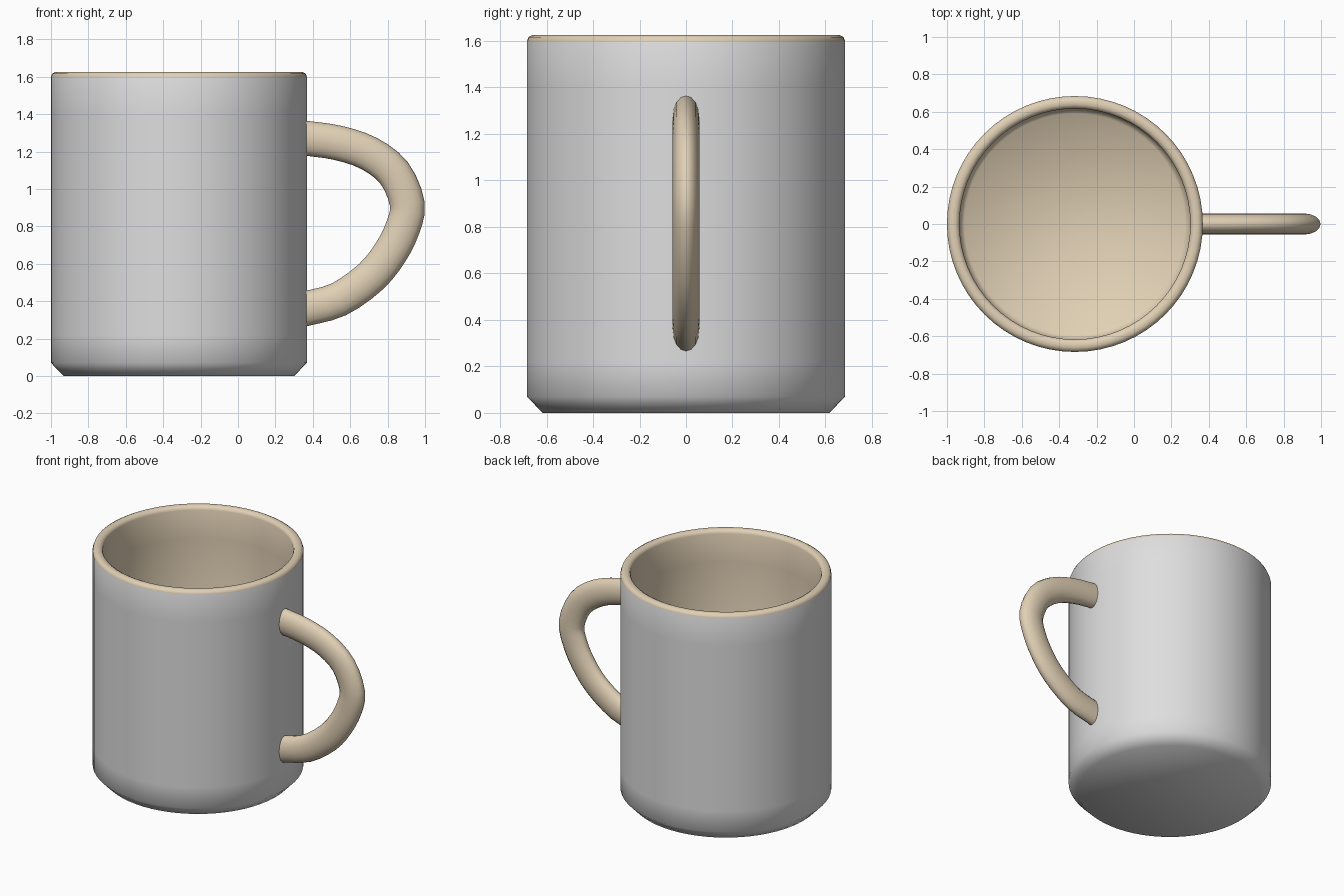
import bpy, bmesh, math
from mathutils import Vector

cube = bpy.data.objects.get("Cube")
if cube:
    bpy.data.objects.remove(cube, do_unlink=True)

CENTRE_X = -0.316
SEGMENTS = 64


def material(name, rgb):
    mat = bpy.data.materials.new(name)
    mat.use_nodes = True
    mat.diffuse_color = (*rgb, 1)
    mat.node_tree.nodes["Principled BSDF"].inputs["Base Color"].default_value = (*rgb, 1)
    return mat


grey = material("light grey glaze", (0.73, 0.73, 0.73))
tan = material("tan glaze", (0.75, 0.63, 0.46))


def skin(name, rings, materials, slots=None):
    """Join closed rings of points with quads and cap both ends."""
    bm = bmesh.new()
    loops = [[bm.verts.new(p) for p in ring] for ring in rings]
    n = len(rings[0])
    for k, (a, b) in enumerate(zip(loops, loops[1:])):
        for i in range(n):
            j = (i + 1) % n
            face = bm.faces.new((a[i], a[j], b[j], b[i]))
            face.material_index = slots[k] if slots else 0
    bm.faces.new(loops[0][::-1])
    end = bm.faces.new(loops[-1])
    end.material_index = slots[-1] if slots else 0
    bmesh.ops.recalc_face_normals(bm, faces=bm.faces)
    for face in bm.faces:
        face.smooth = True
    mesh = bpy.data.meshes.new(name)
    bm.to_mesh(mesh)
    bm.free()
    for mat in materials:
        mesh.materials.append(mat)
    obj = bpy.data.objects.new(name, mesh)
    bpy.context.collection.objects.link(obj)
    return obj


# Mug body: outer wall, rounded rim, inner wall and floor
outer = [(0.617, 0), (0.684, 0.07), (0.684, 0.22), (0.684, 1.4), (0.684, 1.6)]
inner = [(0.678, 1.616), (0.662, 1.625), (0.639, 1.625), (0.623, 1.616),
         (0.617, 1.6), (0.617, 1.4), (0.617, 0.1), (0.59, 0.067)]
turn = [2 * math.pi * i / SEGMENTS for i in range(SEGMENTS)]
body_rings = [[(CENTRE_X + r * math.cos(t), r * math.sin(t), z) for t in turn]
              for r, z in outer + inner]
skin("mug_body", body_rings, [grey, tan],
     [0] * (len(outer) - 1) + [1] * (len(inner) + 1))

# Handle: oval section swept along a smooth path
path = [Vector((x, 0, z)) for x, z in [
    (0.335, 1.272), (0.37, 1.27), (0.535, 1.246), (0.7, 1.19), (0.835, 1.085),
    (0.905, 0.92), (0.88, 0.79), (0.815, 0.66), (0.71, 0.53), (0.54, 0.41),
    (0.37, 0.362), (0.335, 0.355)]]


def spline(points, steps):
    """Smooth curve through every point."""
    padded = [2 * points[0] - points[1], *points, 2 * points[-1] - points[-2]]
    result = []
    for a, b, c, d in zip(padded, padded[1:], padded[2:], padded[3:]):
        for s in range(steps):
            t = s / steps
            result.append(0.5 * (2 * b + (c - a) * t + (2 * a - 5 * b + 4 * c - d) * t ** 2
                                 + (3 * b - a - 3 * c + d) * t ** 3))
    return result + [points[-1]]


centres = spline(path, 3)
side = Vector((0, 1, 0))
handle_rings = []
for i, centre in enumerate(centres):
    tangent = centres[min(i + 1, len(centres) - 1)] - centres[max(i - 1, 0)]
    across = tangent.normalized().cross(side)
    handle_rings.append([centre + across * 0.093 * math.cos(t) + side * 0.057 * math.sin(t)
                         for t in turn[::4]])
skin("handle", handle_rings, [tan])
